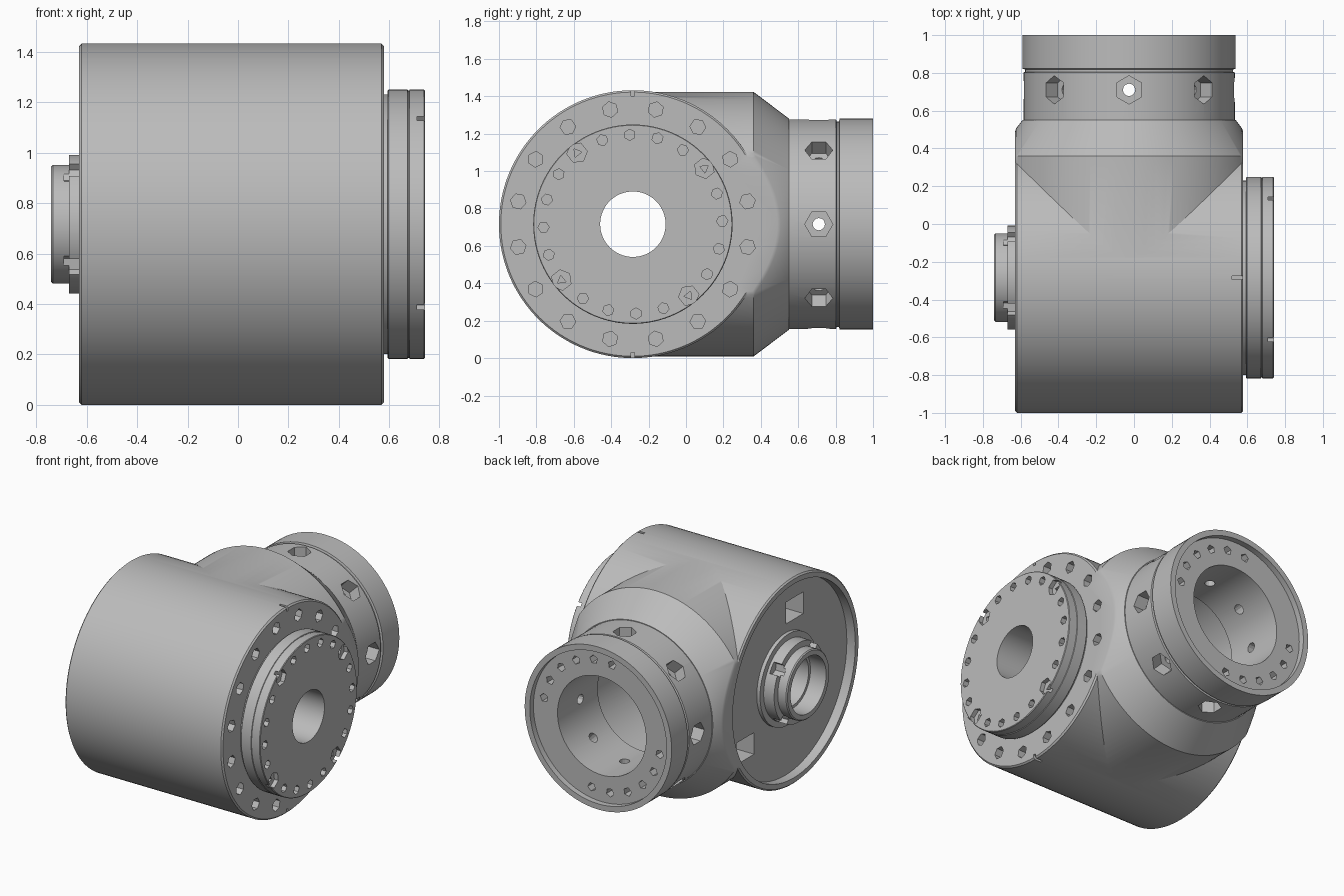
import bpy, bmesh
from math import pi, cos, sin, radians
from mathutils import Matrix

cube = bpy.data.objects.get("Cube")
if cube:
    bpy.data.objects.remove(cube, do_unlink=True)

grey = bpy.data.materials.new("machined_grey")
grey.use_nodes = True
GREY = (0.5, 0.5, 0.5, 1)
grey.diffuse_color = GREY
grey.node_tree.nodes["Principled BSDF"].inputs["Base Color"].default_value = GREY

CX, CY, CZ = -0.026, -0.284, 0.716
# Frames whose local z runs along the main axis (+x) and the branch axis (+y)
MAIN = Matrix(((0, 0, 1, 0), (1, 0, 0, CY), (0, 1, 0, CZ), (0, 0, 0, 1)))
BRANCH = Matrix(((-1, 0, 0, CX), (0, 0, 1, 0), (0, 1, 0, CZ), (0, 0, 0, 1)))


def finish(name, bm):
    bmesh.ops.recalc_face_normals(bm, faces=bm.faces)
    mesh = bpy.data.meshes.new(name)
    bm.to_mesh(mesh)
    bm.free()
    obj = bpy.data.objects.new(name, mesh)
    mesh.materials.append(grey)
    bpy.context.collection.objects.link(obj)
    return obj


def turn(bm, profile, frame, sides):
    """Add a capped solid of revolution from (position, radius) pairs."""
    rings = []
    for t, r in profile:
        rings.append([bm.verts.new(frame @ Matrix.Translation(
            (r * cos(2 * pi * i / sides), r * sin(2 * pi * i / sides), t)).translation)
            for i in range(sides)])
    for a, b in zip(rings, rings[1:]):
        for i in range(sides):
            j = (i + 1) % sides
            bm.faces.new((a[i], a[j], b[j], b[i]))
    bm.faces.new(rings[0])
    bm.faces.new(rings[-1])


def lathe(name, profile, frame, sides=96):
    bm = bmesh.new()
    turn(bm, profile, frame, sides)
    return finish(name, bm)


def boxes(name, specs, frame=Matrix()):
    bm = bmesh.new()
    for centre, size in specs:
        m = frame @ Matrix.Translation(centre) @ Matrix.Diagonal((*size, 1))
        bmesh.ops.create_cube(bm, size=1, matrix=m)
    return finish(name, bm)


def hole_ring(name, angles, pitch, radius, start, end, frame, sides=6):
    """Sockets parallel to the frame axis, set on a pitch circle."""
    bm = bmesh.new()
    for a in angles:
        place = frame @ Matrix.Rotation(radians(a), 4, 'Z') @ Matrix.Translation((pitch, 0, 0))
        turn(bm, [(start, radius), (end, radius)], place, sides)
    return finish(name, bm)


def radial_holes(name, angles, at, radius, start, end, sides):
    bm = bmesh.new()
    for a in angles:
        place = (BRANCH @ Matrix.Rotation(radians(a), 4, 'Z')
                 @ Matrix.Translation((0, 0, at)) @ Matrix.Rotation(pi / 2, 4, 'Y'))
        turn(bm, [(start, radius), (end, radius)], place, sides)
    return finish(name, bm)


def combine(obj, other, operation='DIFFERENCE'):
    mod = obj.modifiers.new(operation.lower(), 'BOOLEAN')
    mod.operation, mod.object, mod.solver = operation, other, 'EXACT'
    bpy.context.view_layer.objects.active = obj
    bpy.ops.object.modifier_apply(modifier=mod.name)
    bpy.data.objects.remove(other, do_unlink=True)


def steps(start, step, count):
    return [start + step * k for k in range(count)]


# Housing: two crossing barrels, trimmed flat on both sides
XL, XR = -0.63, 0.578
housing = lathe("housing", [(-0.8, 0.716), (0.8, 0.716)], MAIN, 128)
combine(housing, lathe("branch_body", [(CY, 0.708), (0.36, 0.708), (0.55, 0.565)], BRANCH, 128), 'UNION')
combine(housing, boxes("trim", [(((XL + XR) / 2, 0, 1), (XR - XL, 4, 4))]), 'INTERSECT')

# Small chamfer on the trimmed rims
bm = bmesh.new()
bm.from_mesh(housing.data)
rims = [e for e in bm.edges if len(e.link_faces) == 2 and e.calc_face_angle() > 0.4
        and any(all(abs(v.co.x - x) < 1e-4 for v in e.verts) for x in (XL, XR))]
bmesh.ops.bevel(bm, geom=rims, offset=0.01, segments=1, affect='EDGES', clamp_overlap=True)
bm.to_mesh(housing.data)
bm.free()

# Branch collar with a parting groove
combine(housing, lathe("collar", [(0.45, 0.56), (0.802, 0.56), (0.806, 0.55), (0.818, 0.55),
                                  (0.822, 0.564), (1.0, 0.564)], BRANCH), 'UNION')

# Branch bore: recessed end, narrow throat, wide chamber around an inner tube
chamber = lathe("chamber", [(-0.1, 0.42), (0.52, 0.42), (0.52, 0.34), (0.96, 0.34),
                            (0.96, 0.525), (1.1, 0.525)], BRANCH)
combine(chamber, lathe("inner_tube", [(-0.58, 0.3), (0.54, 0.3)], MAIN))
combine(housing, chamber)
end_angles = steps(80, 18, 6) + steps(260, 18, 6)
combine(housing, hole_ring("end_holes", end_angles, 0.45, 0.03, 0.9, 0.99, BRANCH, 5))
combine(housing, radial_holes("collar_sockets", steps(0, 45, 8), 0.71, 0.075, 0.47, 0.7, 6))
combine(housing, radial_holes("collar_bolt_holes", steps(0, 45, 8), 0.71, 0.033, 0.25, 0.6, 12))

# Side face sockets and alignment marks
combine(housing, hole_ring("side_holes", steps(11.25, 22.5, 16), 0.625, 0.042, 0.5, 0.7, MAIN))
combine(housing, boxes("marks", [((0.57, CY, CZ + s * 0.71), (0.1, 0.018, 0.05)) for s in (1, -1)]))

# Opposite side: shallow dish with two rectangular pockets
combine(housing, lathe("dish", [(-0.8, 0.672), (-0.565, 0.672)], MAIN))
combine(housing, boxes("pockets", [((-0.1, 0.45, -0.55), (0.19, 0.15, 0.36)),
                                   ((0.44, -0.32, -0.55), (0.19, 0.15, 0.36))], MAIN))

# Output flange
flange = lathe("output_flange", [(0.5, 0.515), (0.592, 0.515), (0.592, 0.528), (0.597, 0.533),
                                 (0.672, 0.533), (0.674, 0.529), (0.678, 0.529),
                                 (0.68, 0.533), (0.736, 0.533), (0.74, 0.529)], MAIN)
small = [a for k, a in enumerate(steps(2, 18, 20)) if k % 5 != 2]
large = steps(38, 90, 4)
combine(flange, hole_ring("flange_holes", small, 0.478, 0.03, 0.7, 0.8, MAIN))
combine(flange, hole_ring("flange_sockets", large, 0.485, 0.055, 0.71, 0.8, MAIN))
combine(flange, hole_ring("flange_bolt_holes", large, 0.485, 0.026, 0.65, 0.75, MAIN, 3))

# Hollow hub
hub = lathe("hub", [(-0.74, 0.228), (-0.733, 0.235), (-0.67, 0.235), (-0.67, 0.275), (-0.59, 0.275),
                    (-0.59, 0.315), (-0.54, 0.315)], MAIN)
combine(hub, lathe("hub_counterbore", [(-0.8, 0.195), (-0.62, 0.195)], MAIN))
combine(hub, hole_ring("hub_notches", steps(38, 90, 4), 0.265, 0.045, -0.69, -0.61, MAIN))

# Through bore and shading
for part in (housing, flange, hub):
    combine(part, lathe("through_bore", [(-1, 0.175), (1, 0.175)], MAIN, 64))
    bpy.ops.object.select_all(action='DESELECT')
    part.select_set(True)
    bpy.context.view_layer.objects.active = part
    bpy.ops.object.shade_smooth_by_angle(angle=radians(25))
